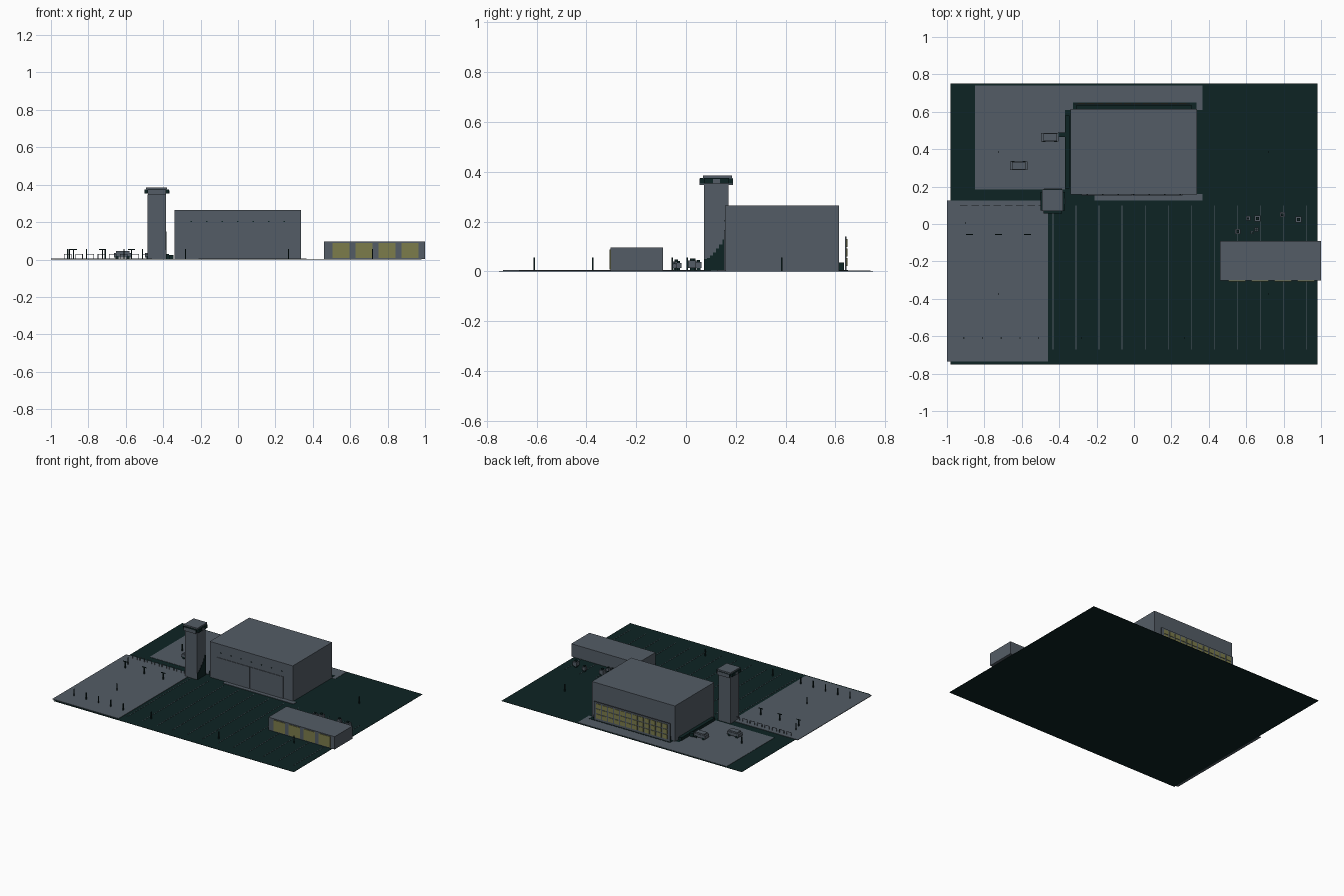
import bpy, bmesh, math

def mat(name, c):
    m = bpy.data.materials.new(name)
    m.diffuse_color = (*c, 1)
    return m

GREY = mat("slate_grey", (0.088, 0.108, 0.132))
DARK = mat("dark_green", (0.004, 0.017, 0.017))
GLOW = mat("window_yellow", (0.20, 0.20, 0.07))


def finish(name, bm, m):
    bmesh.ops.recalc_face_normals(bm, faces=bm.faces)
    me = bpy.data.meshes.new(name)
    bm.to_mesh(me)
    bm.free()
    me.materials.append(m)
    ob = bpy.data.objects.new(name, me)
    bpy.context.collection.objects.link(ob)
    return ob


def add_box(bm, x0, x1, y0, y1, z0, z1):
    v = bmesh.ops.create_cube(bm, size=1)["verts"]
    for p in v:
        p.co.x = x0 if p.co.x < 0 else x1
        p.co.y = y0 if p.co.y < 0 else y1
        p.co.z = z0 if p.co.z < 0 else z1


def boxes(name, m, *specs):
    bm = bmesh.new()
    for s in specs:
        add_box(bm, *s)
    return finish(name, bm, m)


# Ground and paving
boxes("ground", DARK, (-0.98, 0.98, -0.75, 0.75, 0, 0.002))
boxes("left_plaza", GREY, (-1, -0.46, -0.735, 0.125, 0.001, 0.005))
boxes("rear_paving", GREY, (-0.85, -0.37, 0.185, 0.74, 0.002, 0.004),
      (-0.37, 0.365, 0.61, 0.74, 0.002, 0.004))
boxes("front_apron", GREY, (-0.21, 0.365, 0.125, 0.16, 0.002, 0.005))
boxes("field_lines", GREY,
      *[(x - 0.0015, x + 0.0015, -0.67, 0.1, 0.002, 0.0035)
        for x in [-0.433 + i * 0.123 for i in range(12)]])

# Main hall with double front door and a row of small lamps
boxes("main_hall", GREY, (-0.34, 0.337, 0.157, 0.615, 0.002, 0.265))
boxes("front_doors", GREY, (-0.28, -0.012, 0.153, 0.158, 0.005, 0.165),
      (-0.008, 0.26, 0.153, 0.158, 0.005, 0.165))
boxes("front_lamps", DARK,
      *[(x - 0.004, x + 0.004, 0.154, 0.158, 0.2, 0.206)
        for x in [-0.25 + i * 0.083 for i in range(7)]])

# Rear glazed facade standing just off the hall, with planting behind it
boxes("rear_bed", DARK, (-0.325, 0.335, 0.612, 0.65, 0.003, 0.006))
boxes("rear_hedge", DARK, (-0.31, 0.31, 0.615, 0.634, 0.006, 0.035))
boxes("rear_facade", GREY, (-0.32, 0.30, 0.638, 0.645, 0.004, 0.14))
panes = []
for i in range(12):
    for j in range(3):
        x, z = -0.3 + i * 0.0492, 0.022 + j * 0.038
        panes.append((x, x + 0.039, 0.644, 0.648, z, z + 0.031))
boxes("rear_windows", GLOW, *panes)

# Tower: shaft, belfry with dark openings, roof slab
boxes("tower_shaft", GREY, (-0.483, -0.385, 0.073, 0.17, 0.002, 0.348))
cx, cy = -0.434, 0.122
boxes("tower_belfry", DARK, (cx - 0.065, cx + 0.065, cy - 0.05, cy + 0.05, 0.352, 0.374),
      (cx - 0.05, cx + 0.05, cy - 0.065, cy + 0.065, 0.352, 0.374))
boxes("belfry_screens", GREY,
      (cx - 0.048, cx + 0.048, cy - 0.067, cy + 0.067, 0.346, 0.372),
      (cx + 0.06, cx + 0.067, cy - 0.014, cy + 0.014, 0.352, 0.37),
      (cx - 0.067, cx - 0.06, cy - 0.014, cy + 0.014, 0.352, 0.37))
boxes("tower_roof", GREY, (cx - 0.057, cx + 0.054, cy - 0.053, cy + 0.062, 0.372, 0.384))

# Climbing plant on the right face of the tower, stepped upward
boxes("tower_ivy", DARK,
      *[(-0.386, -0.381, 0.073 + i * 0.0121, 0.0851 + i * 0.0121, 0.003,
         0.05 + 0.1 * (i / 7) ** 1.6) for i in range(8)])

# Hedge along the left side of the hall
boxes("side_hedge", DARK, (-0.37, -0.345, 0.19, 0.58, 0.003, 0.025),
      (-0.405, -0.37, 0.465, 0.49, 0.003, 0.03))

# Low pavilion with four lit windows between piers
boxes("pavilion", GREY, (0.46, 1.0, -0.303, -0.092, 0.002, 0.096))
boxes("pavilion_windows", GLOW,
      *[(x, x + 0.092, -0.307, -0.302, 0.008, 0.088)
        for x in (0.505, 0.627, 0.75, 0.873)])

# Parked vans on the rear paving
for n, (x, y) in enumerate([(-0.617, 0.312), (-0.45, 0.463)]):
    boxes(f"van_{n}", GREY, (x - 0.047, x + 0.047, y - 0.023, y + 0.023, 0.012, 0.035),
          (x - 0.035, x + 0.038, y - 0.02, y + 0.02, 0.035, 0.045))
    boxes(f"van_wheels_{n}", DARK,
          *[(x + sx - 0.008, x + sx + 0.008, y + sy - 0.003, y + sy + 0.003, 0.004, 0.018)
            for sx in (-0.03, 0.03) for sy in (-0.021, 0.021)])

# Lamp posts, some with a cross arm
arms = [(-0.88, -0.056), (-0.725, -0.056), (-0.57, -0.056)]
posts = arms + [(-0.725, -0.375), (-0.725, 0.385), (0.72, 0.385), (0.72, -0.375),
                (-0.28, -0.61), (0.27, -0.61), (-0.9, 0.005)]
posts += [(-0.91 + 0.1 * i, -0.61) for i in range(5)]
boxes("lamp_posts", DARK,
      *[(x - 0.003, x + 0.003, y - 0.003, y + 0.003, 0.002, 0.055) for x, y in posts])
boxes("lamp_arms", DARK,
      *[(x - 0.018, x + 0.018, y - 0.002, y + 0.002, 0.05, 0.055) for x, y in arms])

# Dashed railing at the back of the plaza
rail = []
for i in range(8):
    x = -0.93 + i * 0.06
    rail += [(x, x + 0.04, 0.097, 0.1, 0.026, 0.029), (x, x + 0.003, 0.097, 0.1, 0.004, 0.029),
             (x + 0.037, x + 0.04, 0.097, 0.1, 0.004, 0.029)]
boxes("plaza_railing", GREY, *rail)

# Planters and crates behind the pavilion
spots = [(0.555, -0.04, 0.014), (0.61, 0.03, 0.012), (0.66, 0.03, 0.016), (0.655, -0.03, 0.011),
         (0.632, -0.046, 0.008), (0.793, 0.05, 0.013), (0.88, 0.025, 0.016)]
boxes("planters", GREY,
      *[(x - r, x + r, y - r, y + r, 0.014, 0.014 + 1.8 * r) for x, y, r in spots])
boxes("planter_feet", DARK,
      *[(x - r * .6, x + r * .6, y - r * .6, y + r * .6, 0.002, 0.014) for x, y, r in spots])
boxes("planter_shrubs", DARK,
      *[(x - r * .5, x + r * .5, y - r * .5, y + r * .5, 0.014 + 1.8 * r, 0.02 + 2 * r)
        for x, y, r in spots])
